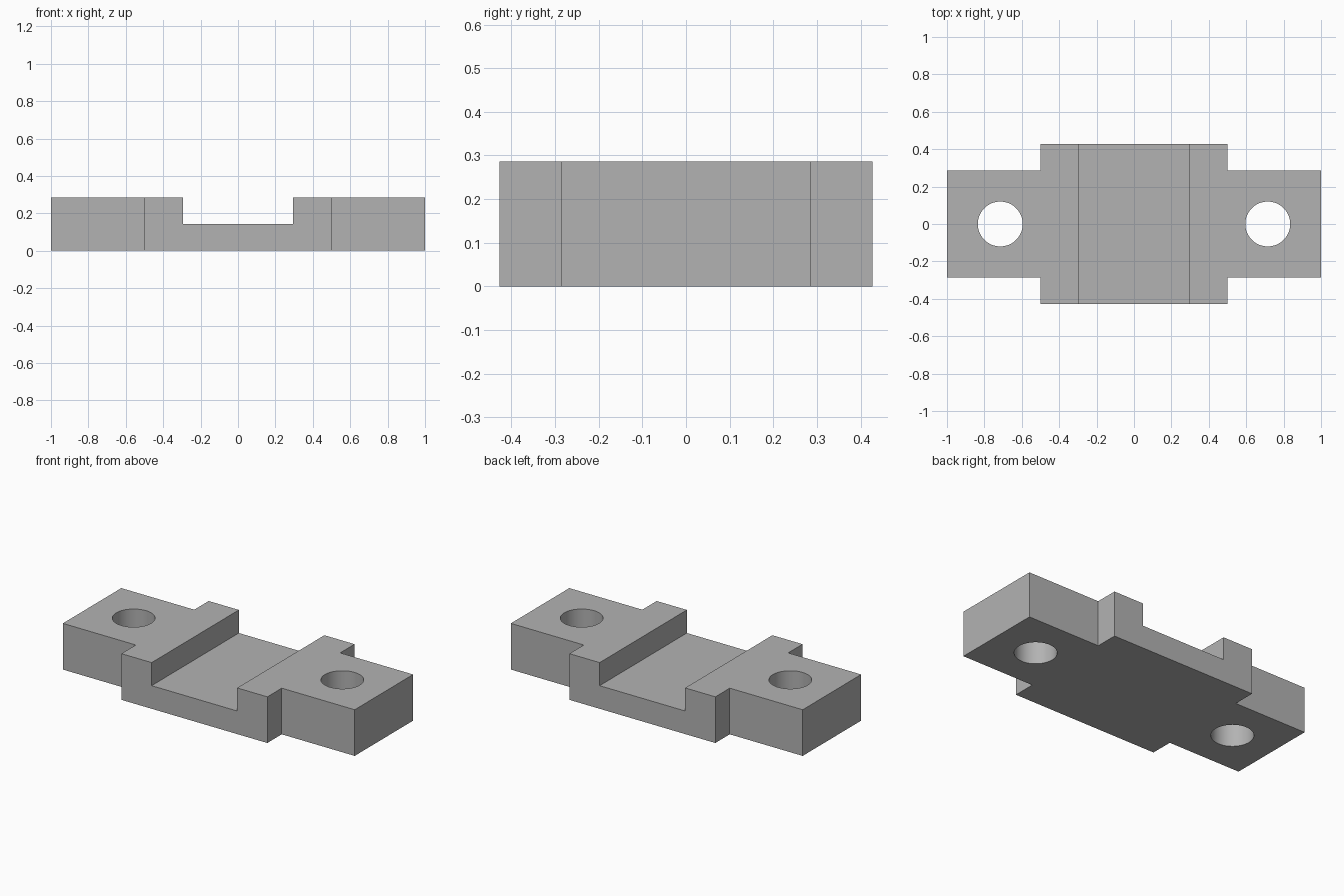
import bpy
import bmesh
import math

cube = bpy.data.objects.get("Cube")
if cube:
    bpy.data.objects.remove(cube, do_unlink=True)

HEIGHT = 0.286
FLOOR = 0.143
END_Y, MID_Y = 0.286, 0.427
MID_X, SLOT_X = 0.5, 0.293
HOLE_X, HOLE_R = 0.715, 0.12

grey = bpy.data.materials.new("plain grey")
grey.use_nodes = True
colour = (0.45, 0.45, 0.45, 1)
grey.diffuse_color = colour
grey.node_tree.nodes["Principled BSDF"].inputs["Base Color"].default_value = colour


def prism(name, outline, bottom, top):
    """Extrude an outline in plan from bottom to top."""
    bm = bmesh.new()
    face = bm.faces.new([bm.verts.new((x, y, bottom)) for x, y in outline])
    ext = bmesh.ops.extrude_face_region(bm, geom=[face])
    moved = [v for v in ext["geom"] if isinstance(v, bmesh.types.BMVert)]
    bmesh.ops.translate(bm, verts=moved, vec=(0, 0, top - bottom))
    bmesh.ops.recalc_face_normals(bm, faces=bm.faces)
    mesh = bpy.data.meshes.new(name)
    bm.to_mesh(mesh)
    bm.free()
    mesh.materials.append(grey)
    obj = bpy.data.objects.new(name, mesh)
    bpy.context.collection.objects.link(obj)
    return obj


def circle(cx, radius, sides=64):
    angles = [2 * math.pi * i / sides for i in range(sides)]
    return [(cx + radius * math.cos(a), radius * math.sin(a)) for a in angles]


# Cross-shaped plate: one quarter mirrored into the full outline
quarter = [(1, END_Y), (MID_X, END_Y), (MID_X, MID_Y)]
half = quarter + [(-x, y) for x, y in reversed(quarter)]
plate = prism("mounting_plate", half + [(-x, -y) for x, y in half], 0, HEIGHT)

# Channel across the middle and a bolt hole in each end
slot = [(-SLOT_X, -1), (SLOT_X, -1), (SLOT_X, 1), (-SLOT_X, 1)]
cutters = [prism("channel_cutter", slot, FLOOR, 1)]
for side, sign in (("left", 1), ("right", -1)):
    cutters.append(prism(side + "_hole_cutter", circle(sign * HOLE_X, HOLE_R), -1, 1))

bpy.ops.object.select_all(action="DESELECT")
plate.select_set(True)
bpy.context.view_layer.objects.active = plate
for cutter in cutters:
    cutter.hide_render = True
    cut = plate.modifiers.new(cutter.name, "BOOLEAN")
    cut.operation = "DIFFERENCE"
    cut.solver = "EXACT"
    cut.object = cutter
    bpy.ops.object.modifier_apply(modifier=cut.name)
    bpy.data.objects.remove(cutter, do_unlink=True)

# Smooth hole walls, crisp edges elsewhere
bpy.ops.object.shade_smooth_by_angle(angle=math.radians(30))
